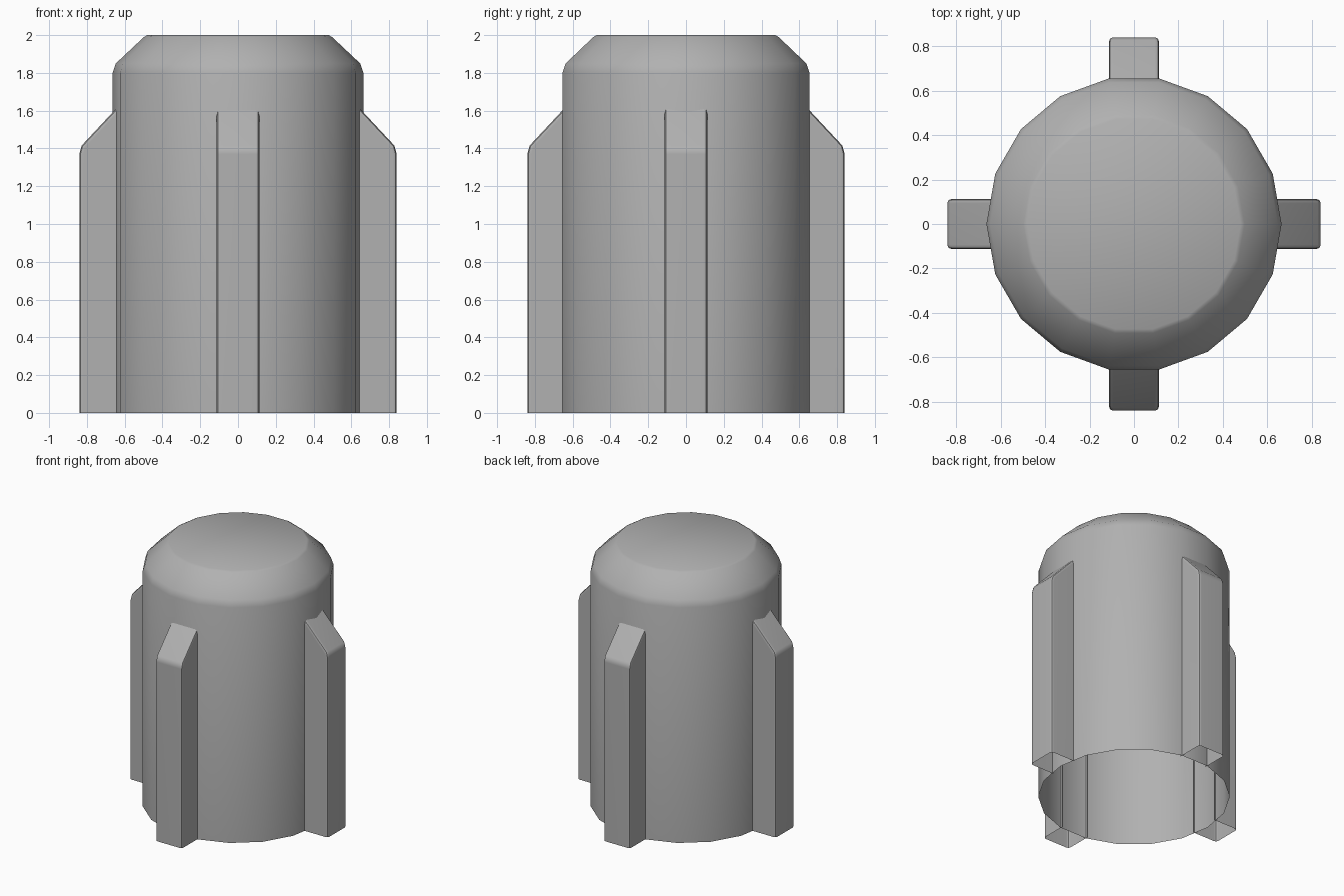
import bpy, bmesh
from math import cos, sin, pi
from mathutils import Matrix

if "Cube" in bpy.data.objects:
    bpy.data.objects.remove(bpy.data.objects["Cube"])

# Mid-grey material
grey = bpy.data.materials.new("mid_grey")
grey.diffuse_color = (0.44, 0.44, 0.44, 1)
grey.use_nodes = True
grey.node_tree.nodes["Principled BSDF"].inputs["Base Color"].default_value = grey.diffuse_color


def make_object(name, bm):
    mesh = bpy.data.meshes.new(name)
    bm.to_mesh(mesh)
    bm.free()
    mesh.materials.append(grey)
    obj = bpy.data.objects.new(name, mesh)
    bpy.context.collection.objects.link(obj)
    bpy.ops.object.select_all(action='DESELECT')
    bpy.context.view_layer.objects.active = obj
    obj.select_set(True)
    bpy.ops.object.shade_smooth_by_angle(angle=pi / 6)
    return obj


# 18-sided body shell with a chamfered top and open underside
SIDES = 18
profile = [(0.664, 0), (0.664, 1.8), (0.647, 1.85), (0.498, 1.99), (0.48, 2.0)]
bm = bmesh.new()
rings = [[bm.verts.new((r * cos(2 * pi * i / SIDES), r * sin(2 * pi * i / SIDES), z))
          for i in range(SIDES)] for r, z in profile]
for low, high in zip(rings, rings[1:]):
    for i in range(SIDES):
        j = (i + 1) % SIDES
        bm.faces.new((low[i], low[j], high[j], high[i]))
bm.faces.new(rings[-1])
make_object("housing", bm)

# Four hollow side fins with sloped tops and softened outer edges
INNER = 0.635
fin_outline = [(INNER, 0), (0.84, 0), (0.84, 1.37), (0.828, 1.415), (INNER, 1.622)]
HALF = 0.113


def make_fin(name, turn):
    bm = bmesh.new()
    face = bm.faces.new([bm.verts.new((x, -HALF, z)) for x, z in fin_outline])
    new = bmesh.ops.extrude_face_region(bm, geom=[face])["geom"]
    bmesh.ops.translate(bm, vec=(0, 2 * HALF, 0),
                        verts=[v for v in new if isinstance(v, bmesh.types.BMVert)])
    bmesh.ops.recalc_face_normals(bm, faces=bm.faces[:])
    edges = [e for e in bm.edges
             if abs(e.verts[0].co.y - e.verts[1].co.y) < 1e-4
             and max(v.co.x for v in e.verts) > 0.7
             and max(v.co.z for v in e.verts) > 0.1]
    bmesh.ops.bevel(bm, geom=edges, offset=0.02, segments=2, profile=0.5, affect='EDGES')
    # open the underside and the end buried in the housing wall
    hidden = [f for f in bm.faces if max(v.co.z for v in f.verts) < 0.001
              or max(v.co.x for v in f.verts) < INNER + 0.001]
    bmesh.ops.delete(bm, geom=hidden, context='FACES')
    bm.transform(Matrix.Rotation(turn * pi / 2, 4, 'Z'))
    fin = make_object(name, bm)
    mod = fin.modifiers.new("flat_sides", 'WEIGHTED_NORMAL')
    mod.keep_sharp = True


for k, side in enumerate(("right", "back", "left", "front")):
    make_fin(side + "_fin", k)
